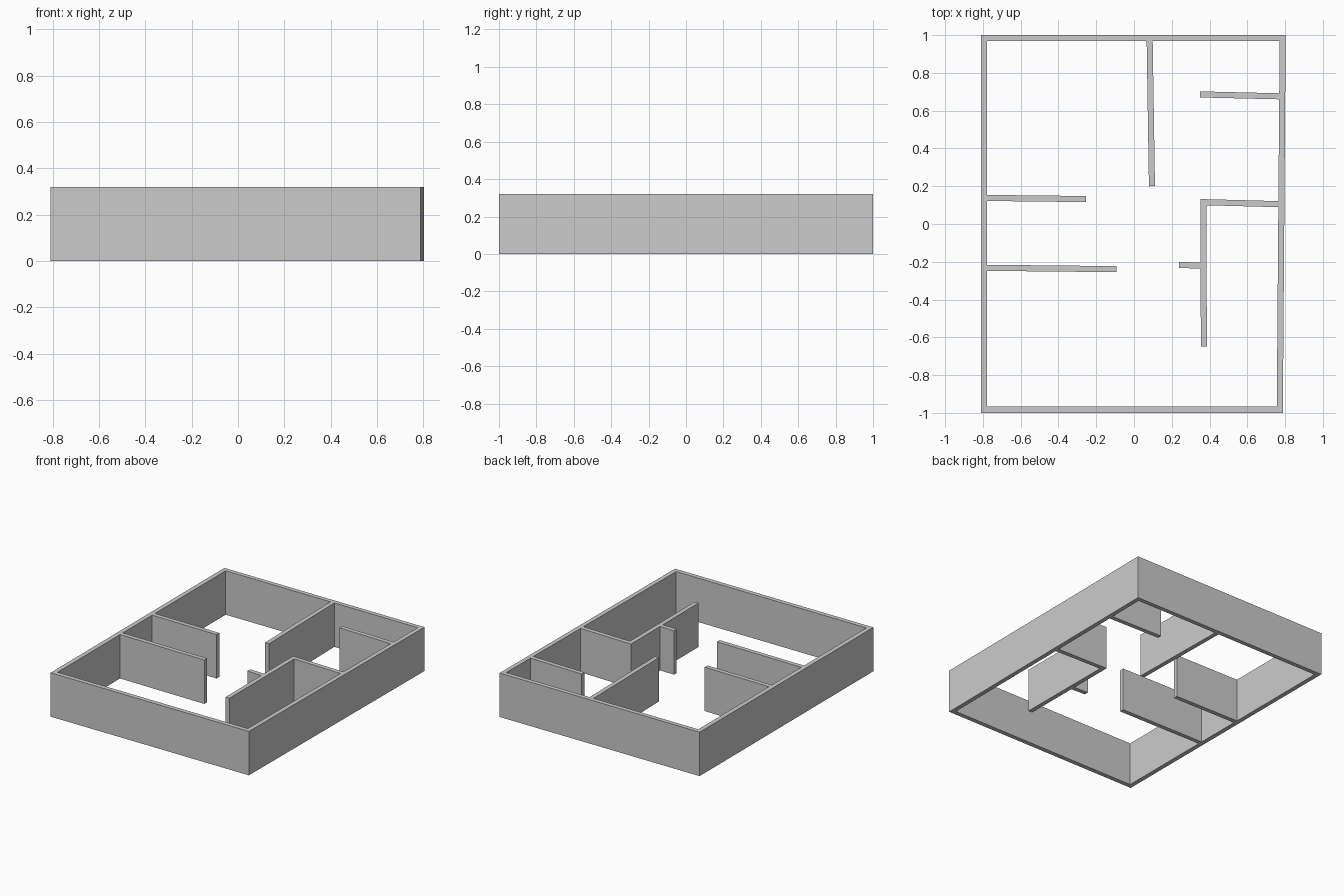
import bpy
import bmesh
from mathutils import Vector

if "Cube" in bpy.data.objects:
    bpy.data.objects.remove(bpy.data.objects["Cube"])

HEIGHT = 0.32
THICK = 0.032


def make_prism(name, faces):
    """Extrude flat floor-plan quads up to the wall height."""
    bm = bmesh.new()
    for quad in faces:
        bm.faces.new([bm.verts.new((x, y, 0)) for x, y in quad])
    bmesh.ops.remove_doubles(bm, verts=bm.verts, dist=1e-5)
    floor = bm.faces[:]
    result = bmesh.ops.extrude_face_region(bm, geom=floor, use_keep_orig=True)
    top = [g for g in result["geom"] if isinstance(g, bmesh.types.BMVert)]
    bmesh.ops.translate(bm, verts=top, vec=(0, 0, HEIGHT))
    bmesh.ops.recalc_face_normals(bm, faces=bm.faces)
    mesh = bpy.data.meshes.new(name)
    bm.to_mesh(mesh)
    bm.free()
    obj = bpy.data.objects.new(name, mesh)
    bpy.context.collection.objects.link(obj)


def wall(name, start, end):
    """Straight wall along a centre line."""
    a, b = Vector(start), Vector(end)
    d = (b - a).normalized()
    n = Vector((-d.y, d.x)) * THICK / 2
    make_prism(name, [[a - n, b - n, b + n, a + n]])


# Outer walls: a closed ring, right side slightly slanted
outer = [(-0.81, -1), (0.788, -1), (0.803, 1), (-0.81, 1)]
inner = [(-0.777, -0.967), (0.756, -0.967), (0.771, 0.968), (-0.777, 0.968)]
make_prism("outer_walls", [
    [outer[i], outer[(i + 1) % 4], inner[(i + 1) % 4], inner[i]] for i in range(4)])

# Inner partition walls
wall("back_partition", (0.083, 0.97), (0.095, 0.20))
wall("back_right_partition", (0.35, 0.686), (0.772, 0.676))
wall("left_partition_back", (-0.779, 0.138), (-0.254, 0.132))
wall("left_partition_front", (-0.779, -0.232), (-0.092, -0.239))
wall("right_partition", (0.352, 0.116), (0.768, 0.105))
wall("long_right_partition", (0.367, 0.102), (0.370, -0.648))
wall("stub_partition", (0.238, -0.216), (0.354, -0.221))
